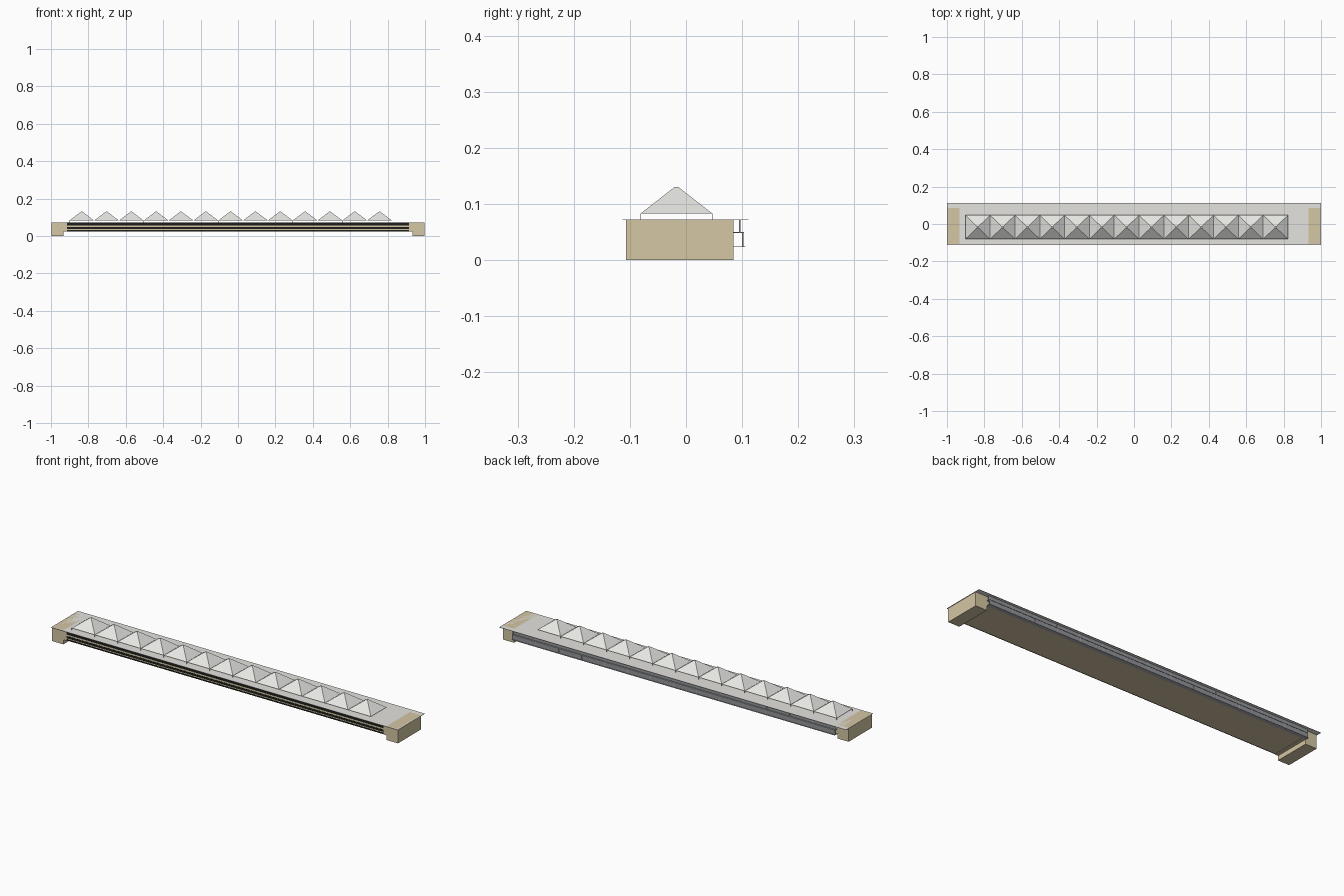
import bpy, bmesh

cube = bpy.data.objects.get("Cube")
if cube:
    bpy.data.objects.remove(cube, do_unlink=True)


def material(name, r, g, b):
    m = bpy.data.materials.new(name)
    m.use_nodes = True
    m.diffuse_color = (r, g, b, 1)
    m.node_tree.nodes["Principled BSDF"].inputs["Base Color"].default_value = (r, g, b, 1)
    return m


TAN = material("tan stone", 0.66, 0.57, 0.37)
ROOF = material("roof grey", 0.78, 0.77, 0.74)
GLASS = material("pale skylight", 0.81, 0.81, 0.78)
DARK = material("dark window", 0.012, 0.012, 0.010)
PANEL = material("grey glazing", 0.29, 0.30, 0.32)
FRAME = material("frame grey", 0.42, 0.42, 0.45)


def finish(name, bm, mat):
    bmesh.ops.recalc_face_normals(bm, faces=bm.faces)
    mesh = bpy.data.meshes.new(name)
    bm.to_mesh(mesh)
    bm.free()
    mesh.materials.append(mat)
    obj = bpy.data.objects.new(name, mesh)
    bpy.context.collection.objects.link(obj)
    return obj


def add_box(bm, xs, ys, zs):
    verts = bmesh.ops.create_cube(bm, size=1)["verts"]
    for v in verts:
        for axis, (lo, hi) in enumerate((xs, ys, zs)):
            v.co[axis] = lo if v.co[axis] < 0 else hi


def box(name, xs, ys, zs, mat):
    bm = bmesh.new()
    add_box(bm, xs, ys, zs)
    return finish(name, bm, mat)


FRONT, BACK = -0.107, 0.085
HALL = 0.914    # half length of the window bands
PIER = 0.932    # inner face of the end piers
EAVE, DECK = 0.0715, 0.0728

# Long hall with dark window bands set on the front wall
box("hall_body", (-PIER, PIER), (-0.105, BACK), (0.026, EAVE), TAN)
for name, zs in (("upper", (0.056, EAVE)), ("middle", (0.037, 0.048)), ("lower", (0.025, 0.032))):
    box(name + "_window_band", (-HALL, HALL), (-0.106, -0.104), zs, DARK)

# End piers level with the roof, with a shoulder at the inner side
for side, s in (("left", 1), ("right", -1)):
    box(side + "_pier", sorted((s * PIER, s * 0.997)), (FRONT, BACK), (0, DECK), TAN)
    box(side + "_shoulder", sorted((s * HALL, s * PIER)), (FRONT, BACK), (0.024, EAVE), TAN)

# Thin overhanging roof
box("roof_slab", (-1, 1), (-0.113, 0.111), (EAVE, DECK), ROOF)

# Row of pyramid skylights raised on slim posts
COUNT, PITCH, START = 13, 0.1327, -0.902
Y0, Y1, BASE, TOP = -0.081, 0.047, 0.083, 0.130
mid = (Y0 + Y1) / 2
bm = bmesh.new()
for i in range(COUNT):
    x0, x1 = START + i * PITCH, START + (i + 1) * PITCH
    cx, tip = (x0 + x1) / 2, 0.004
    low = [bm.verts.new((x, y, BASE)) for x, y in ((x0, Y0), (x1, Y0), (x1, Y1), (x0, Y1))]
    high = [bm.verts.new((cx + a * tip, mid + b * tip, TOP))
            for a, b in ((-1, -1), (1, -1), (1, 1), (-1, 1))]
    bm.faces.new(low)
    bm.faces.new(high)
    for k in range(4):
        n = (k + 1) % 4
        bm.faces.new((low[k], low[n], high[n], high[k]))
finish("skylights", bm, GLASS)

bm = bmesh.new()
for i in range(COUNT + 1):
    x = START + i * PITCH
    for y in (Y0, Y1 - 0.001):
        add_box(bm, (x - 0.0005, x + 0.0005), (y, y + 0.001), (DECK, BASE))
finish("skylight_posts", bm, FRAME)

# Two stepped tiers of glazing along the back, with mullions
for name, y, zs in (("upper", 0.096, (0.049, EAVE)), ("lower", 0.101, (0.024, 0.049))):
    box(name + "_back_glazing", (-PIER, PIER), (y - 0.0008, y + 0.0008), zs, PANEL)
    bm = bmesh.new()
    for i in range(COUNT + 2):
        x = -PIER + 0.002 + i * (2 * PIER - 0.004) / (COUNT + 1)
        add_box(bm, (x - 0.002, x + 0.002), (y - 0.0014, y + 0.0014), zs)
    finish(name + "_back_mullions", bm, FRAME)

# Ledges below each tier
for name, y, z in (("middle", 0.103, 0.049), ("bottom", 0.106, 0.024)):
    box(name + "_back_ledge", (-PIER, PIER), (BACK, y), (z - 0.0008, z + 0.0008), FRAME)
